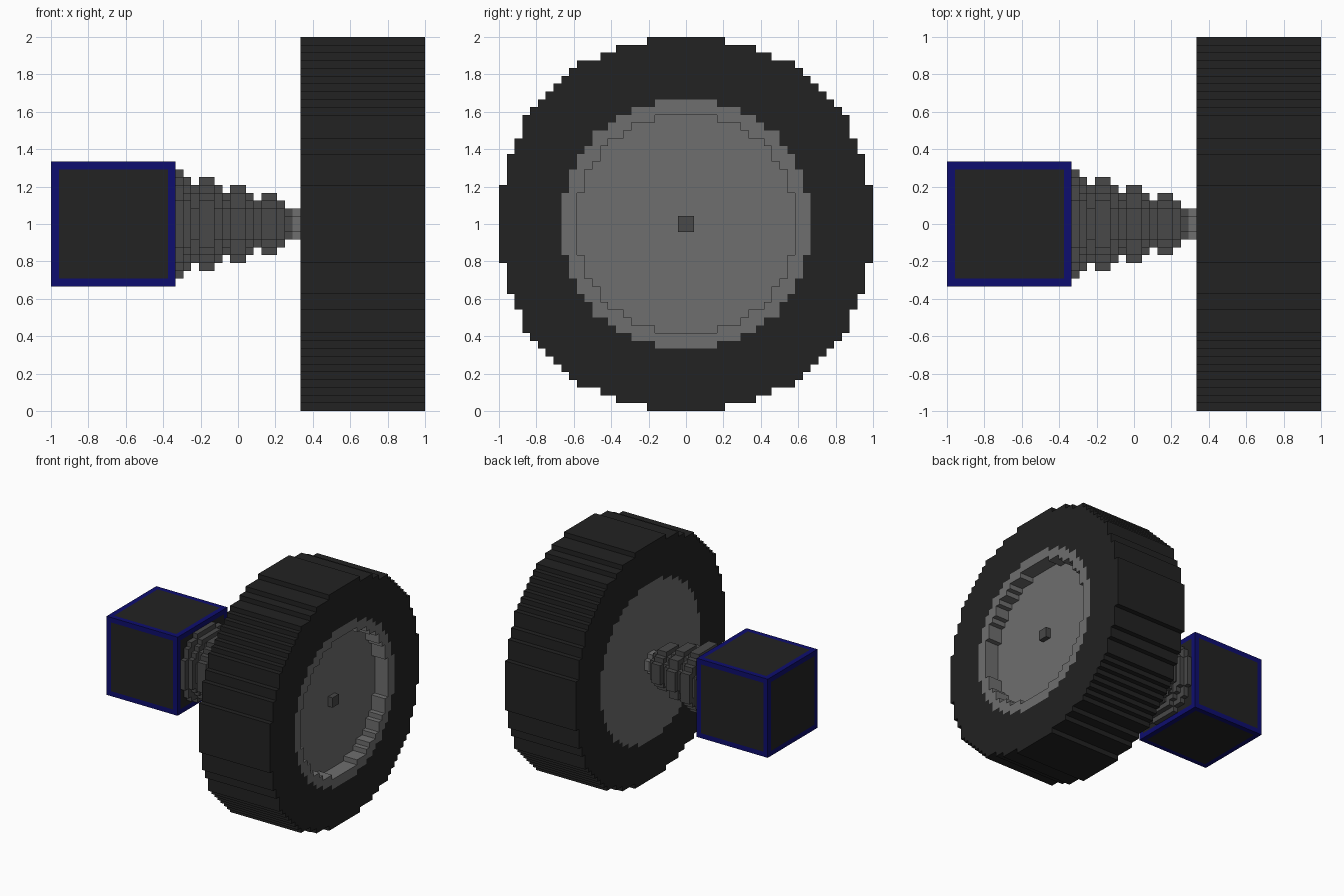
import bpy, bmesh
from mathutils import Matrix

cube = bpy.data.objects.get("Cube")
if cube:
    bpy.data.objects.remove(cube, do_unlink=True)

U = 2 / 48  # one block


def material(name, srgb):
    lin = [((c / 255 + 0.055) / 1.055) ** 2.4 if c > 10 else c / 255 / 12.92 for c in srgb]
    m = bpy.data.materials.new(name)
    m.use_nodes = True
    m.diffuse_color = (*lin, 1)
    bsdf = next(n for n in m.node_tree.nodes if n.type == 'BSDF_PRINCIPLED')
    bsdf.inputs["Base Color"].default_value = (*lin, 1)
    return m


BLACK = material("rubber black", (34, 34, 34))
LIGHT = material("light grey", (110, 110, 110))
DARK = material("dark grey", (72, 72, 72))
BLUE = material("navy blue", (13, 13, 110))

# Stepped circles: half height of each block column, from the centre outwards
DISC = {
    24: [24] * 5 + [23] * 4 + [22] * 2 + [21] * 3 + [20, 19, 18, 17, 16, 15, 14, 11, 9, 5],
    16: [16] * 4 + [15] * 3 + [14] * 2 + [13, 12, 12, 10, 9, 7, 4],
    14: [14] * 4 + [13] * 3 + [12, 11, 11, 10, 8, 7, 4],
    7: [7, 7, 7, 6, 6, 5, 3],
    6: [6, 6, 6, 5, 4, 3],
    5: [5, 5, 4, 4, 2],
    4: [4, 4, 3, 2],
    3: [3, 3, 2],
    2: [2, 1],
    1: [1],
}


def outline(radius):
    """Closed staircase outline mirrored from one quadrant."""
    h = DISC[radius]
    q = []
    for i in range(len(h) - 1):
        if h[i] != h[i + 1]:
            q += [(i + 1, h[i]), (i + 1, h[i + 1])]
    q.append((len(h), h[-1]))
    r = q[::-1]
    return (q + [(a, -b) for a, b in r] + [(-a, -b) for a, b in q]
            + [(-a, b) for a, b in r])


def add_mesh(name, bm, mats):
    me = bpy.data.meshes.new(name)
    bm.to_mesh(me)
    bm.free()
    for m in mats:
        me.materials.append(m)
    ob = bpy.data.objects.new(name, me)
    bpy.context.collection.objects.link(ob)
    return ob


def stepped_disc(name, start, end, radius, mat, hole=None):
    """Extrude a staircase circle along x, from block start to block end."""
    cu = bpy.data.curves.new(name + "_profile", 'CURVE')
    cu.dimensions = '2D'
    cu.fill_mode = 'BOTH'
    cu.extrude = (end - start) * U / 2
    for rad in (radius, hole):
        if rad is None:
            continue
        pts = outline(rad)
        sp = cu.splines.new('POLY')
        sp.points.add(len(pts) - 1)
        for p, (a, b) in zip(sp.points, pts):
            p.co = (a * U, b * U, 0, 1)
        sp.use_cyclic_u = True
    tmp = bpy.data.objects.new(name + "_profile", cu)
    bpy.context.collection.objects.link(tmp)
    bpy.context.view_layer.update()
    me = bpy.data.meshes.new_from_object(tmp.evaluated_get(bpy.context.evaluated_depsgraph_get()))
    bm = bmesh.new()
    bm.from_mesh(me)
    bpy.data.objects.remove(tmp, do_unlink=True)
    bpy.data.curves.remove(cu)
    bpy.data.meshes.remove(me)
    # Lay the axis along x at wheel centre height
    xc = (start + end) * U / 2 - 1
    bm.transform(Matrix(((0, 0, 1, xc), (1, 0, 0, 0), (0, 1, 0, 1), (0, 0, 0, 1))))
    bmesh.ops.remove_doubles(bm, verts=bm.verts, dist=1e-5)
    bmesh.ops.recalc_face_normals(bm, faces=bm.faces)
    for f in bm.faces:
        f.smooth = False
        f.material_index = 0
    return add_mesh(name, bm, [mat])


# Wheel
stepped_disc("tyre", 32, 48, 24, BLACK, hole=16)
stepped_disc("rim_disc", 32, 45, 16, LIGHT)
stepped_disc("rim_lip", 45, 48, 16, LIGHT, hole=14)
stepped_disc("hub_cap", 45, 46, 1, DARK)

# Ribbed tapering boot between box and wheel: (length, radius)
x = 16
for length, radius in [(1, 7), (1, 6), (1, 5), (2, 6), (1, 5), (1, 4), (2, 5),
                       (1, 4), (1, 3), (2, 4), (1, 3), (1, 2)]:
    stepped_disc("boot_ring", x, x + length, radius, DARK)
    x += length
stepped_disc("axle_stub", x, 32, 2, LIGHT)

# Mounting box: black panels framed by blue edges
bm = bmesh.new()
bmesh.ops.create_cube(bm, size=16 * U)
for axis in range(3):
    for side in (-1, 1):
        co, no = [0, 0, 0], [0, 0, 0]
        co[axis], no[axis] = side * 7 * U, 1
        bmesh.ops.bisect_plane(bm, geom=bm.verts[:] + bm.edges[:] + bm.faces[:],
                               plane_co=co, plane_no=no)
for f in bm.faces:
    c = f.calc_center_median()
    f.material_index = int(sum(abs(v) > 7 * U for v in c) > 1)
bm.transform(Matrix.Translation((8 * U - 1, 0, 1)))
add_mesh("mounting_box", bm, [BLACK, BLUE])
